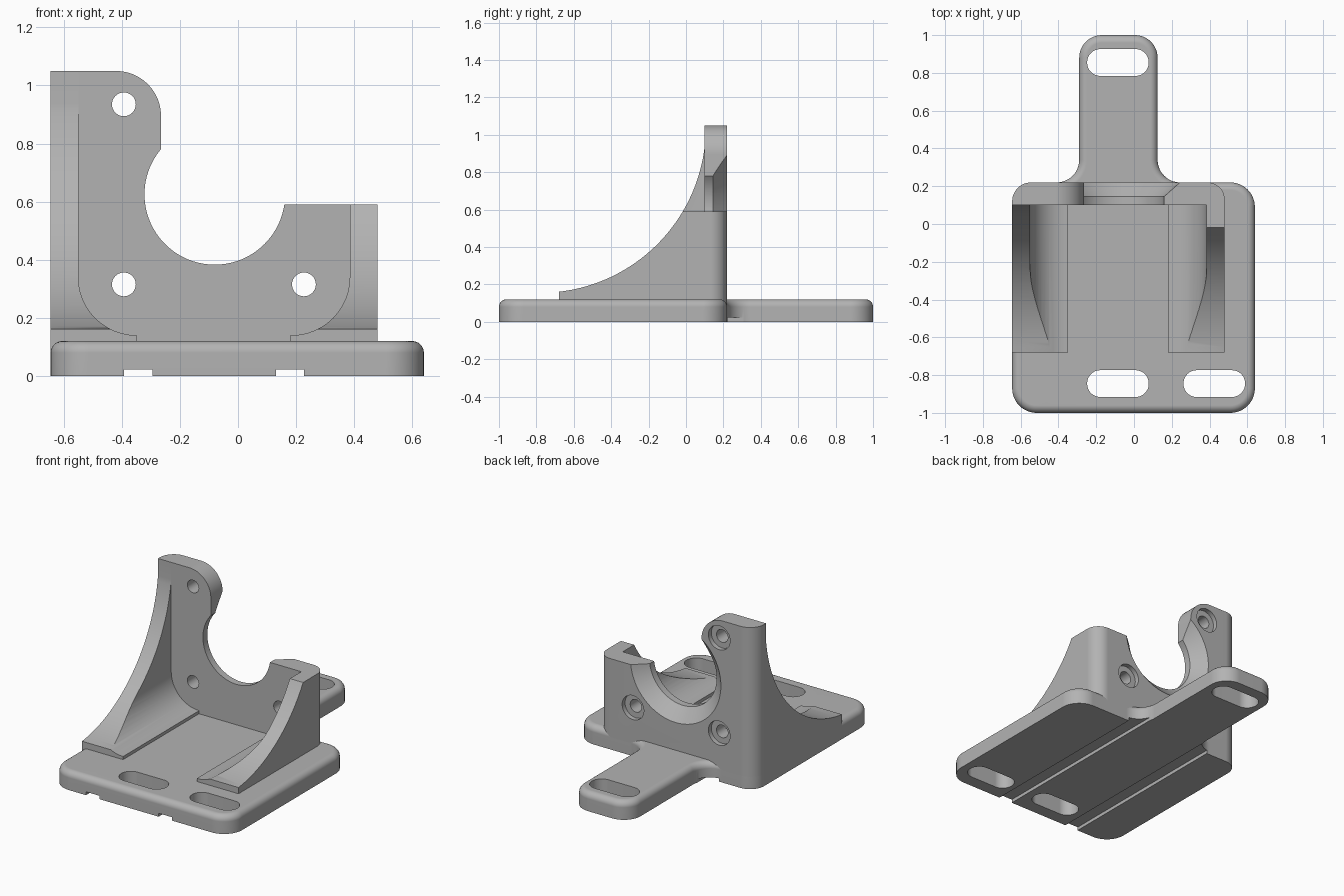
import bpy, bmesh, math
from mathutils import Matrix, Vector

cube = bpy.data.objects.get("Cube")
if cube:
    bpy.data.objects.remove(cube, do_unlink=True)

GREY = (0.45, 0.45, 0.45, 1)
grey = bpy.data.materials.new("matte grey")
grey.use_nodes = True
grey.diffuse_color = GREY
grey.node_tree.nodes["Principled BSDF"].inputs["Base Color"].default_value = GREY


def finish(name, bm):
    mesh = bpy.data.meshes.new(name)
    bmesh.ops.recalc_face_normals(bm, faces=bm.faces)
    bm.to_mesh(mesh)
    bm.free()
    mesh.materials.append(grey)
    obj = bpy.data.objects.new(name, mesh)
    bpy.context.collection.objects.link(obj)
    return obj


def rounded(corners, steps=12):
    """Outline with each corner (x, y, radius) replaced by an arc."""
    out = []
    for i, (x, y, r) in enumerate(corners):
        p = Vector((x, y))
        if r == 0:
            out.append(p)
            continue
        a = (Vector(corners[i - 1][:2]) - p).normalized()
        b = (Vector(corners[(i + 1) % len(corners)][:2]) - p).normalized()
        centre = p + (a + b) * r          # all corners are right angles
        for k in range(steps + 1):
            t = k / steps * math.pi / 2
            out.append(centre - b * r * math.cos(t) - a * r * math.sin(t))
    return out


def prism(name, outline, axis, lo, hi, bevel=0):
    """Extrude an outline along x, y or z."""
    place = {"x": lambda p, h: (h, p[0], p[1]),
             "y": lambda p, h: (p[0], h, p[1]),
             "z": lambda p, h: (p[0], p[1], h)}[axis]
    bm = bmesh.new()
    face = bm.faces.new([bm.verts.new(place(p, lo)) for p in outline])
    new = bmesh.ops.extrude_face_region(bm, geom=[face])["geom"]
    move = Vector(place((0, 0), hi - lo))
    bmesh.ops.translate(bm, vec=move, verts=[v for v in new if isinstance(v, bmesh.types.BMVert)])
    bmesh.ops.recalc_face_normals(bm, faces=bm.faces)
    if bevel:
        rim = [e for e in bm.edges if all(abs(v.co.z - hi) < 1e-5 for v in e.verts)]
        bmesh.ops.bevel(bm, geom=rim, offset=bevel, segments=6, profile=0.5, affect="EDGES")
    return finish(name, bm)


def round_cutter(x, z, y0, y1, r0, r1, sides):
    """Cylinder or cone running along y."""
    bm = bmesh.new()
    spin = Matrix.Translation((x, (y0 + y1) / 2, z)) @ Matrix.Rotation(-math.pi / 2, 4, "X")
    bmesh.ops.create_cone(bm, cap_ends=True, segments=sides, radius1=r0, radius2=r1,
                          depth=y1 - y0, matrix=spin)
    return finish("round_cutter", bm)


def carve(obj, cutter, operation="DIFFERENCE"):
    cutter.hide_render = True
    mod = obj.modifiers.new("carve", "BOOLEAN")
    mod.operation, mod.solver, mod.object = operation, "EXACT", cutter
    bpy.context.view_layer.objects.active = obj
    bpy.ops.object.modifier_apply(modifier=mod.name)
    bpy.data.objects.remove(cutter, do_unlink=True)


LEFT, RIGHT, BACK, WALL = -0.645, 0.48, 0.22, 0.1
TOP, RIM = 0.12, 0.04

# Base plate with rear tongue
base = prism("base_plate", rounded([
    (LEFT, -1, 0.13), (0.64, -1, 0.13), (0.64, BACK, 0.13), (0.125, BACK, 0.12),
    (0.125, 1, 0.12), (-0.29, 1, 0.12), (-0.29, BACK, 0.12), (LEFT, BACK, 0.1)]),
    "z", 0, TOP, RIM)

# Mounting slots
for x, y in ((-0.085, -0.845), (0.425, -0.845), (-0.085, 0.855)):
    w, h, r = 0.163, 0.071, 0.07
    carve(base, prism("slot", rounded([(x - w, y - h, r), (x + w, y - h, r),
                                       (x + w, y + h, r), (x - w, y + h, r)]), "z", -0.1, 0.3))

# Grooves under the plate
for x0, x1 in ((-0.392, -0.295), (0.13, 0.227)):
    carve(base, prism("groove", [(x0, -0.1), (x1, -0.1), (x1, 0.022), (x0, 0.022)], "y", -1.2, 1.2))

# Upright bracket: front silhouette, trimmed to its plan with rounded back corners
FOOT = TOP - RIM
bracket = prism("upright_bracket", rounded([
    (-0.8, FOOT, 0), (0.6, FOOT, 0), (0.6, 0.59, 0), (-0.265, 0.59, 0),
    (-0.265, 1.05, 0.155), (-0.8, 1.05, 0)]), "y", -0.8, 0.4)
carve(bracket, prism("plan", rounded([
    (LEFT, -0.68, 0), (RIGHT, -0.68, 0), (RIGHT, BACK, 0.09), (LEFT, BACK, 0.1)]),
    "z", -0.2, 1.3), "INTERSECT")

# Space between the two side gussets
carve(bracket, prism("cavity", rounded([
    (-0.35, 0, 0), (0.18, 0, 0), (0.18, 0.14, 0), (0.385, 0.14, 0.2), (0.385, 1.3, 0),
    (-0.55, 1.3, 0), (-0.55, 0.14, 0.2), (-0.35, 0.14, 0)]), "y", -0.9, WALL))

# Concave sweep along the gusset tops
cy, cz, r = -0.78, 1.041, 0.886
end = math.acos((WALL - cy) / r)
sweep = []
for k in range(41):
    a = -math.pi / 2 + (math.pi / 2 - end) * k / 40
    sweep.append((cy + r * math.cos(a), cz + r * math.sin(a)))
carve(bracket, prism("sweep", sweep + [(WALL, 1.4), (cy, 1.4)], "x", -1, 1))

# Large round opening, flared at the back
carve(bracket, round_cutter(-0.08, 0.625, -0.3, 0.4, 0.242, 0.242, 96))
carve(bracket, round_cutter(-0.08, 0.625, 0.135, 0.24, 0.231, 0.347, 96))

# Screw holes with counterbores at the back
for x, z in ((-0.393, 0.935), (-0.393, 0.315), (0.227, 0.315)):
    carve(bracket, round_cutter(x, z, -0.1, 0.4, 0.041, 0.041, 32))
    carve(bracket, round_cutter(x, z, BACK - 0.03, 0.4, 0.078, 0.078, 40))

# Smooth the curves, keep the edges crisp
for obj in (base, bracket):
    bpy.ops.object.select_all(action="DESELECT")
    obj.select_set(True)
    bpy.context.view_layer.objects.active = obj
    bpy.ops.object.shade_smooth_by_angle(angle=math.radians(30))
    obj.modifiers.new("even_shading", "WEIGHTED_NORMAL").keep_sharp = True
